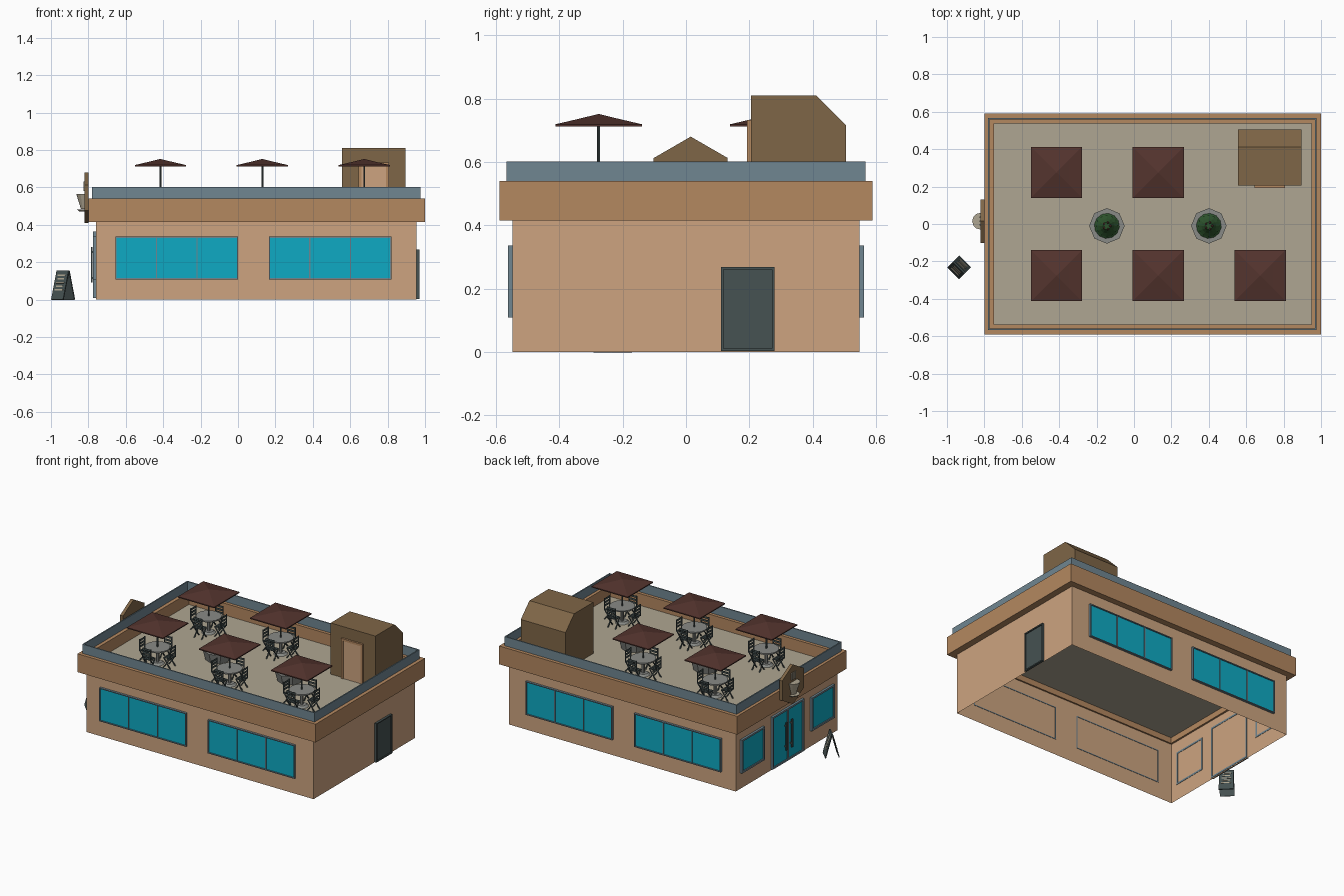
import bpy, bmesh, math
from mathutils import Matrix, Vector

if "Cube" in bpy.data.objects:
    bpy.data.objects.remove(bpy.data.objects["Cube"])


def mat(name, r, g, b):
    m = bpy.data.materials.new(name)
    lin = [((c / 255 + 0.055) / 1.055) ** 2.4 if c > 10 else c / 3294 for c in (r, g, b)]
    m.diffuse_color = (*lin, 1)
    m.use_nodes = True
    m.node_tree.nodes["Principled BSDF"].inputs["Base Color"].default_value = m.diffuse_color
    return m


WALL = mat("tan_wall", 205, 164, 128)
BAND = mat("brown_band", 180, 136, 96)
SLATE = mat("slate_blue", 112, 134, 145)
GLASS = mat("teal_glass", 14, 170, 195)
DARK = mat("dark_grey", 70, 82, 82)
FLOOR = mat("roof_beige", 175, 166, 146)
CANOPY = mat("maroon", 84, 52, 46)
HUT = mat("olive_brown", 127, 102, 71)
GREY = mat("table_grey", 136, 138, 134)
GREEN = mat("leaf_green", 44, 82, 44)


def box(bm, lo, hi, m=Matrix()):
    lo, hi = Vector(lo), Vector(hi)
    s = Matrix.Diagonal((*(hi - lo), 1))
    bmesh.ops.create_cube(bm, size=1, matrix=m @ Matrix.Translation((lo + hi) / 2) @ s)


def cone(bm, x, y, z0, z1, r0, r1, n, turn=0):
    m = Matrix.Translation((x, y, (z0 + z1) / 2)) @ Matrix.Rotation(turn, 4, 'Z')
    bmesh.ops.create_cone(bm, cap_ends=True, segments=n, radius1=r0, radius2=r1, depth=z1 - z0, matrix=m)


def prism(bm, pts, vec):
    f = bm.faces.new([bm.verts.new(p) for p in pts])
    ext = bmesh.ops.extrude_face_region(bm, geom=[f], use_keep_orig=True)
    bmesh.ops.translate(bm, vec=vec, verts=[v for v in ext["geom"] if isinstance(v, bmesh.types.BMVert)])


def ring(bm, x0, x1, y0, y1, z0, z1, t):
    """Rectangular frame lying flat, wall thickness t."""
    box(bm, (x0, y0, z0), (x1, y0 + t, z1))
    box(bm, (x0, y1 - t, z0), (x1, y1, z1))
    box(bm, (x0, y0 + t, z0), (x0 + t, y1 - t, z1))
    box(bm, (x1 - t, y0 + t, z0), (x1, y1 - t, z1))


def finish(name, bm, material):
    bmesh.ops.recalc_face_normals(bm, faces=bm.faces)
    me = bpy.data.meshes.new(name)
    bm.to_mesh(me)
    bm.free()
    me.materials.append(material)
    ob = bpy.data.objects.new(name, me)
    bpy.context.collection.objects.link(ob)
    return ob


def copies(ob, spots):
    ob.location = (*spots[0], 0)
    for s in spots[1:]:
        c = ob.copy()
        c.location = (*s, 0)
        bpy.context.collection.objects.link(c)


# Hollow building shell, open underneath
X0, X1, Y0, Y1, DECK = -0.76, 0.955, -0.548, 0.548, 0.46
bm = bmesh.new()
box(bm, (X0, Y0, 0), (X1, Y1, 0.43))
bmesh.ops.delete(bm, geom=[f for f in bm.faces if abs(f.normal.z) > 0.5], context='FACES')
finish("walls", bm, WALL)

bm = bmesh.new()
ring(bm, -0.80, 1.0, -0.59, 0.59, 0.415, 0.54, 0.052)
finish("roof_band", bm, BAND)
bm = bmesh.new()
ring(bm, -0.78, 0.976, -0.567, 0.567, 0.54, 0.602, 0.008)
finish("parapet", bm, SLATE)
bm = bmesh.new()
box(bm, (-0.755, -0.545, DECK - 0.006), (0.955, 0.545, DECK))
finish("roof_deck", bm, FLOOR)


# Windows and doors: built in a local frame (u across, outward = -y), then placed on a wall
def window(name, m, u0, u1, z0, z1, panes, t, fill=GLASS):
    bm = bmesh.new()
    box(bm, (u0, -0.015, z0), (u0 + t, 0.002, z1), m)
    box(bm, (u1 - t, -0.015, z0), (u1, 0.002, z1), m)
    box(bm, (u0 + t, -0.015, z0), (u1 - t, 0.002, z0 + t), m)
    box(bm, (u0 + t, -0.015, z1 - t), (u1 - t, 0.002, z1), m)
    for i in range(1, panes):
        u = u0 + (u1 - u0) * i / panes
        box(bm, (u - t / 2, -0.013, z0 + t), (u + t / 2, -0.001, z1 - t), m)
    finish(name + "_frame", bm, SLATE if fill == GLASS else DARK)
    bm = bmesh.new()
    box(bm, (u0 + t, -0.008, z0 + t), (u1 - t, -0.001, z1 - t), m)
    finish(name + "_panel", bm, fill)


front = Matrix.Translation((0, Y0, 0))
back = Matrix.Translation((0, Y1, 0)) @ Matrix.Diagonal((1, -1, 1, 1))
left = Matrix.Translation((X0, 0, 0)) @ Matrix.Rotation(-math.pi / 2, 4, 'Z')
right = Matrix.Translation((X1, 0, 0)) @ Matrix.Rotation(math.pi / 2, 4, 'Z')
for side, m in (("front", front), ("back", back)):
    for u in (-0.655, 0.165):
        window(side + "_window", m, u, u + 0.655, 0.108, 0.336, 3, 0.006)
for u in (-0.5, 0.255):
    window("entrance_window", left, u, u + 0.245, 0.108, 0.336, 1, 0.012)
window("entrance_door", left, -0.17, 0.17, 0.008, 0.365, 2, 0.012)
window("side_door", right, 0.11, 0.28, 0.002, 0.268, 1, 0.008, DARK)
bm = bmesh.new()
for u in (-0.03, 0.03):
    box(bm, (u - 0.006, -0.026, 0.09), (u + 0.006, -0.018, 0.28), left)
    for z in (0.11, 0.25):
        box(bm, (u - 0.004, -0.019, z), (u + 0.004, -0.006, z + 0.01), left)
finish("entrance_handles", bm, DARK)

# Hexagonal sign with half a cup, saucer and steam
SY, SZ = 0.015, 0.545
bm = bmesh.new()
prism(bm, [(-0.82, SY + 0.135 * math.sin(k * math.pi / 3), SZ + 0.135 * math.cos(k * math.pi / 3))
           for k in range(6)], (0.022, 0, 0))
finish("sign_board", bm, HUT)
bm = bmesh.new()
cone(bm, -0.82, SY, 0.485, 0.565, 0.02, 0.045, 12)
cone(bm, -0.82, SY, 0.472, 0.482, 0.03, 0.042, 12)
bmesh.ops.bisect_plane(bm, geom=bm.verts[:] + bm.edges[:] + bm.faces[:], plane_co=(-0.819, 0, 0),
                       plane_no=(1, 0, 0), clear_outer=True)
for y in (-0.02, 0, 0.02):
    box(bm, (-0.826, SY + y - 0.004, 0.58), (-0.82, SY + y + 0.004, 0.63))
finish("sign_cup", bm, FLOOR)

# Stair hut on the roof
bm = bmesh.new()
prism(bm, [(0.557, y, z) for y, z in ((0.205, DECK), (0.505, DECK), (0.505, 0.717), (0.412, 0.81), (0.205, 0.81))],
      (0.338, 0, 0))
finish("stair_hut", bm, HUT)
bm = bmesh.new()
box(bm, (0.644, 0.192, DECK), (0.66, 0.206, 0.733))
box(bm, (0.79, 0.192, DECK), (0.806, 0.206, 0.733))
box(bm, (0.66, 0.192, 0.718), (0.79, 0.206, 0.733))
finish("hut_door_frame", bm, BAND)
bm = bmesh.new()
box(bm, (0.66, 0.197, DECK), (0.79, 0.206, 0.718))
finish("hut_door", bm, WALL)

# Table sets: canopy, pole, table and four chairs
spots = [(x, y) for y in (-0.276, 0.276) for x in (-0.415, 0.13, 0.675)][:5]
Q = math.pi / 4
R = 0.137 * math.sqrt(2)
bm = bmesh.new()
cone(bm, 0, 0, 0.712, 0.719, R, R, 4, Q)
cone(bm, 0, 0, 0.719, 0.735, R, R * 0.5, 4, Q)
cone(bm, 0, 0, 0.735, 0.751, R * 0.5, 0.004, 4, Q)
copies(finish("umbrella_canopy", bm, CANOPY), spots)

bm = bmesh.new()
cone(bm, 0, 0, DECK, 0.74, 0.005, 0.005, 8)
copies(finish("umbrella_pole", bm, DARK), spots)

bm = bmesh.new()
cone(bm, 0, 0, 0.563, 0.572, 0.08, 0.08, 16)
cone(bm, 0, 0, DECK, 0.563, 0.011, 0.011, 8)
cone(bm, 0, 0, DECK, 0.472, 0.045, 0.03, 12)
copies(finish("table", bm, GREY), spots)

bm = bmesh.new()
for k in range(4):
    m = Matrix.Rotation(k * math.pi / 2, 4, 'Z') @ Matrix.Translation((0.092, 0, DECK))
    for i in range(4):                                   # seat slats
        box(bm, (-0.027 + i * 0.013, -0.03, 0.064), (-0.017 + i * 0.013, 0.03, 0.069), m)
    for s in (-1, 1):                                    # crossed legs and back posts
        for x, a, h in ((-0.026, 0.62, 0.083), (0.022, -0.62, 0.083)):
            leg = m @ Matrix.Translation((x, s * 0.028, 0)) @ Matrix.Rotation(a, 4, 'Y')
            box(bm, (-0.003, -0.003, -0.004), (0.003, 0.003, h), leg)
        box(bm, (0.02, s * 0.028 - 0.003, 0.062), (0.026, s * 0.028 + 0.003, 0.142), m)
    for z in (0.085, 0.106, 0.128):                      # back slats
        box(bm, (0.021, -0.026, z), (0.025, 0.026, z + 0.012), m)
copies(finish("chairs", bm, DARK), spots)

# Octagonal planters with layered bushes
pots = [(-0.145, -0.01), (0.4, -0.01)]
bm = bmesh.new()
cone(bm, 0, 0, DECK, 0.525, 0.078, 0.095, 8)
copies(finish("planter", bm, GREY), pots)
bm = bmesh.new()
for z, r in ((0.52, 0.074), (0.54, 0.058), (0.56, 0.04)):
    cone(bm, 0, 0, z, z + 0.028, r, r * 0.5, 12, z * 30)
copies(finish("bush", bm, GREEN), pots)
bm = bmesh.new()
for k in range(5):
    a = k * math.tau / 5
    cone(bm, 0.018 * math.cos(a), 0.018 * math.sin(a), 0.584, 0.594, 0.008, 0.004, 6)
copies(finish("flowers", bm, CANOPY), pots)

# Folding menu board, both sides striped
bm, stripes = bmesh.new(), bmesh.new()
base = Matrix.Translation((-0.935, -0.232, 0)) @ Matrix.Rotation(-Q, 4, 'Z')
for turn in (0, math.pi):
    m = base @ Matrix.Rotation(turn, 4, 'Z') @ Matrix.Translation((0, -0.046, 0)) @ Matrix.Rotation(-0.26, 4, 'X')
    box(bm, (-0.045, 0, 0), (0.045, 0.006, 0.162), m)
    for i in range(5):
        w = 0.03 - 0.006 * (i % 2)
        box(stripes, (-w, -0.002, 0.05 + i * 0.02), (w, 0.001, 0.058 + i * 0.02), m)
finish("menu_board", bm, DARK)
finish("menu_stripes", stripes, FLOOR)
